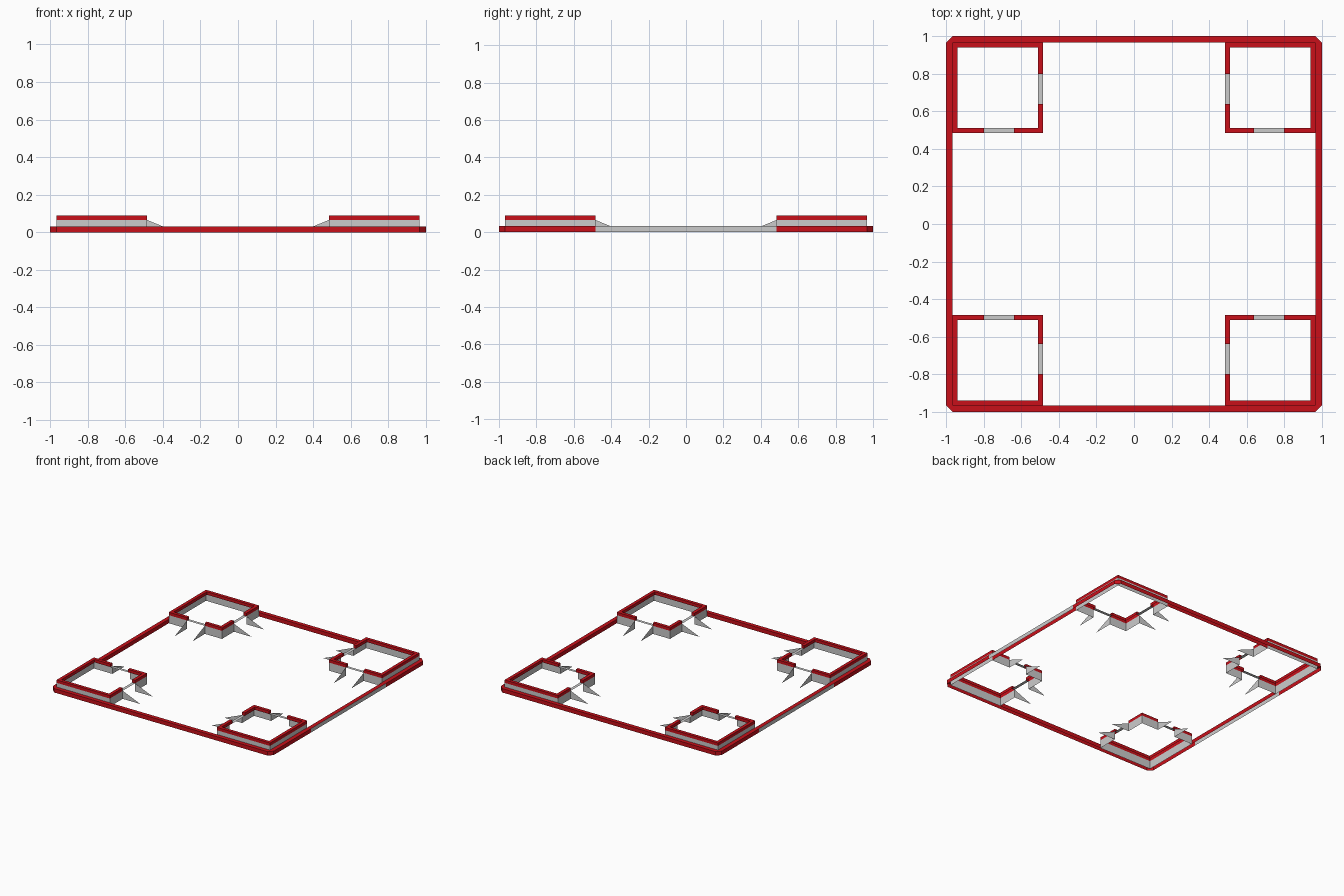
import bpy, bmesh
from mathutils import Matrix, Vector
from math import pi

if "Cube" in bpy.data.objects:
    bpy.data.objects.remove(bpy.data.objects["Cube"])

red = bpy.data.materials.new("red_trim")
red.diffuse_color = (0.58, 0.005, 0.01, 1)
red.use_nodes = True
red.node_tree.nodes["Principled BSDF"].inputs["Base Color"].default_value = red.diffuse_color

OUT, EDGE, IN = 1.0, 0.967, 0.485      # frame outside, platform outside, platform inside
T = 0.026                              # kerb thickness
G0, G1 = 0.64, 0.80                    # doorway span
LIP, FLOOR, TOP = 0.032, 0.066, 0.09   # frame top, platform floor, kerb top


def make(name, polys, mat=None, recalc=False):
    bm = bmesh.new()
    for p in polys:
        bm.faces.new([bm.verts.new(v) for v in p])
    bmesh.ops.remove_doubles(bm, verts=bm.verts, dist=1e-5)
    if recalc:
        bmesh.ops.recalc_face_normals(bm, faces=bm.faces)
    me = bpy.data.meshes.new(name)
    bm.to_mesh(me)
    bm.free()
    if mat:
        me.materials.append(mat)
    bpy.context.collection.objects.link(bpy.data.objects.new(name, me))


def wall(p, q, z0, z1):
    return [(*p, z0), (*q, z0), (*q, z1), (*p, z1)]


def sheet(path, z0, z1):
    return [wall(p, q, z0, z1) for p, q in zip(path, path[1:])]


def kerb(outer, inner):
    # raised strip: two sides, top and end caps, open underneath
    polys = sheet(outer, FLOOR, TOP) + sheet(inner[::-1], FLOOR, TOP)
    for i in range(len(outer) - 1):
        polys.append([(*outer[i], TOP), (*outer[i + 1], TOP),
                      (*inner[i + 1], TOP), (*inner[i], TOP)])
    for i in (0, -1):
        polys.append(wall(outer[i], inner[i], FLOOR, TOP))
    return polys


# outer frame: one side and chamfer, turned four times
frame_red, frame_grey = [], []
for k in range(4):
    R = Matrix.Rotation(k * pi / 2, 3, 'Z')
    turn = lambda poly: [tuple(R @ Vector(v)) for v in poly]
    middle = turn(wall((OUT, -IN), (OUT, IN), 0, LIP))
    (frame_grey if k % 2 == 0 else frame_red).append(middle)
    frame_red += [turn(p) for p in (
        wall((OUT, -EDGE), (OUT, -IN), 0, LIP),
        wall((OUT, IN), (OUT, EDGE), 0, LIP),
        wall((OUT, EDGE), (EDGE, OUT), 0, LIP),
        wall((EDGE, IN), (EDGE, -IN), 0, LIP),
        [(EDGE, -EDGE, LIP), (OUT, -EDGE, LIP), (OUT, EDGE, LIP), (EDGE, EDGE, LIP)],
        [(EDGE, EDGE, LIP), (OUT, EDGE, LIP), (EDGE, OUT, LIP)])]
make("frame_trim", frame_red, red)
make("frame_side_panels", frame_grey)

# one corner platform, paths run anticlockwise around it
I2, E2 = IN + T, EDGE - T
long_out = [(G1, IN), (EDGE, IN), (EDGE, EDGE), (IN, EDGE), (IN, G1)]
long_in = [(G1, I2), (E2, I2), (E2, E2), (I2, E2), (I2, G1)]
short_out = [(IN, G0), (IN, IN), (G0, IN)]
short_in = [(I2, G0), (I2, I2), (G0, I2)]

sides = sheet(long_out, 0, FLOOR) + sheet(short_out, 0, FLOOR)
kerbs = kerb(long_out, long_in) + kerb(short_out, short_in)
sills = [[(IN, G0, FLOOR), (I2, G0, FLOOR), (I2, G1, FLOOR), (IN, G1, FLOOR)],
         [(G0, IN, FLOOR), (G1, IN, FLOOR), (G1, I2, FLOOR), (G0, I2, FLOOR)]]
fins = []
for g in (G0, G1):
    tri = [(IN, g, FLOOR), (IN - 0.16, g, 0), (IN, g, 0)]
    fins += [tri, [(y, x, z) for x, y, z in tri]]

# mirror to all four corners
for sy, row in ((-1, "front"), (1, "back")):
    for sx, col in ((-1, "left"), (1, "right")):
        def flip(polys):
            out = [[(x * sx, y * sy, z) for x, y, z in p] for p in polys]
            return out if sx * sy > 0 else [p[::-1] for p in out]
        tag = f"{row}_{col}"
        make("platform_sides_" + tag, flip(sides))
        make("platform_kerb_" + tag, flip(kerbs), red, True)
        make("doorway_sills_" + tag, flip(sills))
        make("ramp_side_fins_" + tag, flip(fins))
